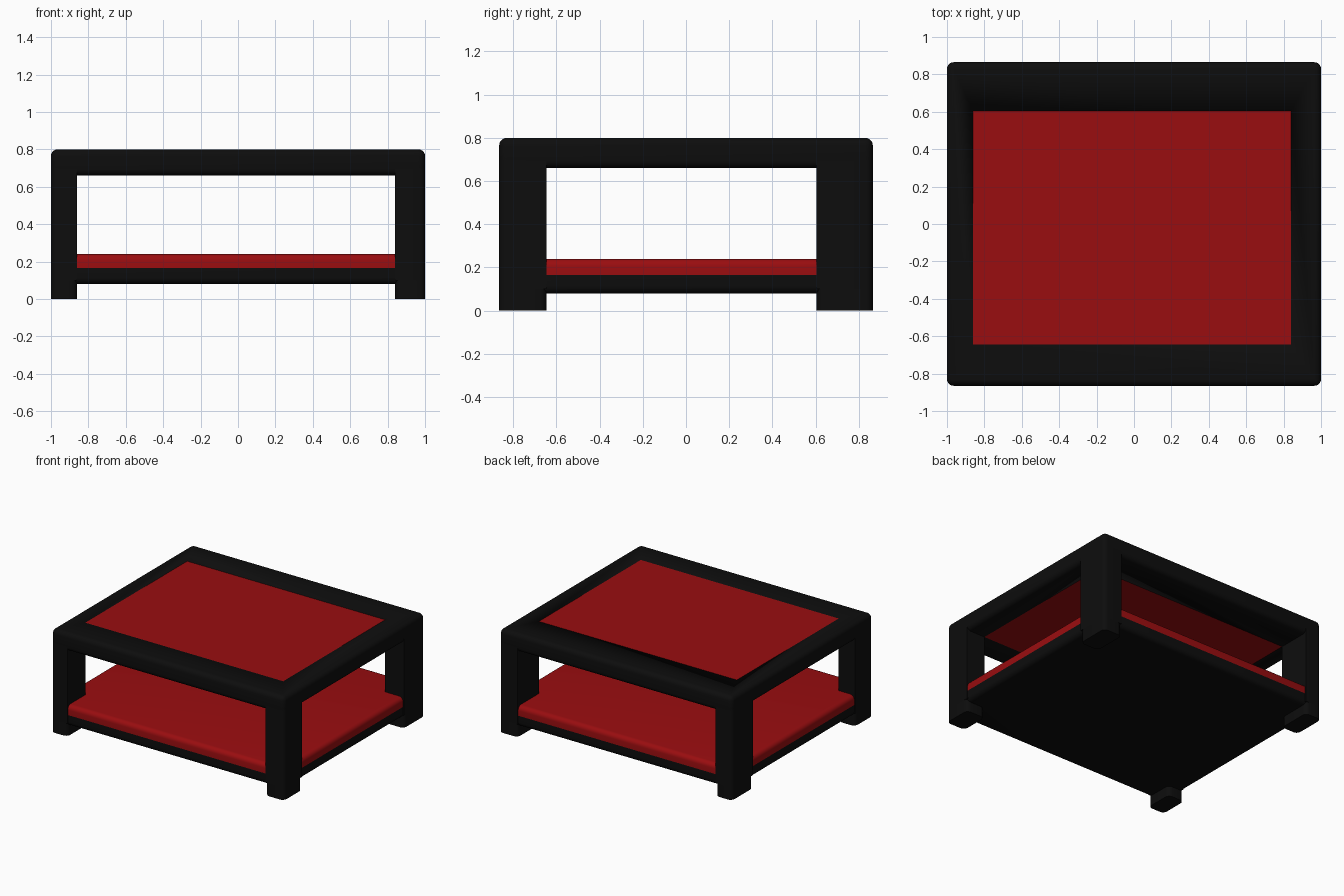
import bpy, bmesh

if "Cube" in bpy.data.objects:
    bpy.data.objects.remove(bpy.data.objects["Cube"])

R = 0.035          # edge rounding
X, Y = 1.0, 0.865  # half sizes of the footprint
X0, X1, Y0, Y1 = -0.86, 0.84, -0.645, 0.605  # inner limits of the legs


def material(name, rgb):
    m = bpy.data.materials.new(name)
    m.diffuse_color = (*rgb, 1)
    m.use_nodes = True
    m.node_tree.nodes["Principled BSDF"].inputs["Base Color"].default_value = m.diffuse_color
    return m


BLACK = material("black_lacquer", (0.004, 0.004, 0.004))
RED = material("red_lacquer", (0.32, 0.004, 0.005))


def box(name, lo, hi, mat, rounded=None, r=R):
    """Box between two corners; rounds edges whose midpoint (-1..1 per axis) passes the test."""
    bm = bmesh.new()
    bmesh.ops.create_cube(bm, size=2)
    picked = [e for e in bm.edges
              if rounded and rounded(*[round(c) for c in (e.verts[0].co + e.verts[1].co) / 2])]
    for v in bm.verts:
        v.co = [(a + b) / 2 + c * (b - a) / 2 for a, b, c in zip(lo, hi, v.co)]
    if picked:
        bmesh.ops.bevel(bm, geom=picked, offset=r, segments=5, profile=0.5, affect='EDGES')
    me = bpy.data.meshes.new(name)
    bm.to_mesh(me)
    bm.free()
    me.materials.append(mat)
    ob = bpy.data.objects.new(name, me)
    bpy.context.collection.objects.link(ob)
    bpy.ops.object.select_all(action='DESELECT')
    ob.select_set(True)
    bpy.context.view_layer.objects.active = ob
    bpy.ops.object.shade_smooth_by_angle()
    return ob


# Table top: rounded frame with an opening, filled by a flush red panel
frame = box("top_frame", (-X, -Y, 0.66), (X, Y, 0.80), BLACK, lambda x, y, z: True)
cutter = box("opening_cutter", (X0, Y0, 0.5), (X1, Y1, 1.0), BLACK)
cutter.hide_render = True
cutter.hide_set(True)
cut = frame.modifiers.new("opening", 'BOOLEAN')
cut.object = cutter
cut.solver = 'EXACT'
box("top_panel", (X0, Y0, 0.66), (X1, Y1, 0.80), RED)

# Legs with rounded outer corner, and feet rounded on every vertical edge
for sx, xa, xb in ((-1, -X, X0), (1, X1, X)):
    for sy, ya, yb in ((-1, -Y, Y0), (1, Y1, Y)):
        tag = ("front" if sy < 0 else "back") + ("_left" if sx < 0 else "_right")
        box(tag + "_leg", (xa, ya, 0.10), (xb, yb, 0.70), BLACK,
            lambda x, y, z: z == 0 and x == sx and y == sy)
        box(tag + "_foot", (xa, ya, 0), (xb, yb, 0.10), BLACK, lambda x, y, z: z == 0)

# Lower shelf: black base and red upper layer
g = 0.006
box("shelf_base", (-X + g, -Y + g, 0.08), (X - g, Y - g, 0.165), BLACK, lambda x, y, z: z <= 0)
box("shelf_top", (-X + g, -Y + g, 0.165), (X - g, Y - g, 0.24), RED, lambda x, y, z: z >= 0)
